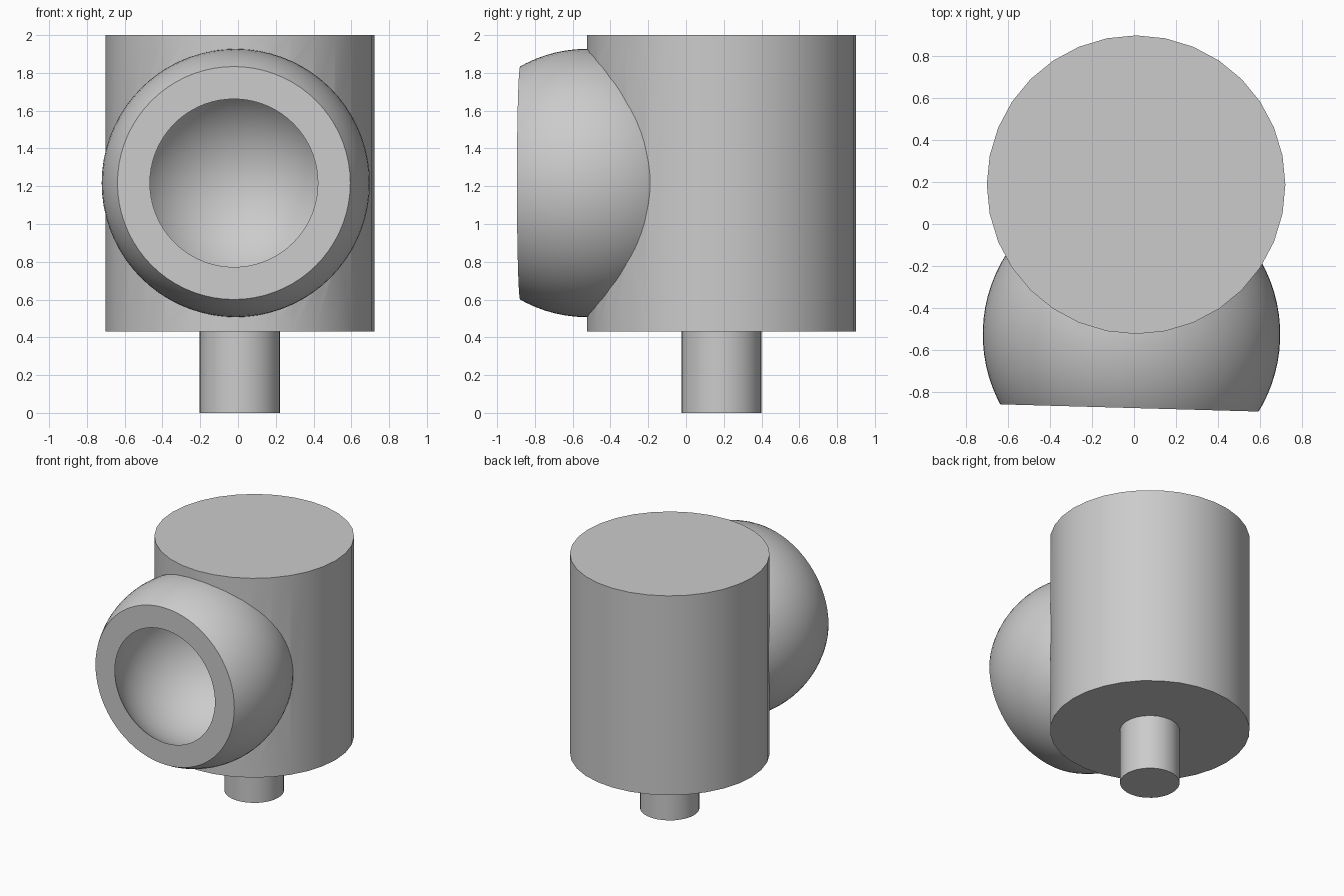
import bpy, bmesh, math
from mathutils import Matrix

if "Cube" in bpy.data.objects:
    bpy.data.objects.remove(bpy.data.objects["Cube"])

grey = bpy.data.materials.new("mid_grey")
grey.diffuse_color = (0.6, 0.6, 0.6, 1)
grey.use_nodes = True
grey.node_tree.nodes["Principled BSDF"].inputs["Base Color"].default_value = grey.diffuse_color

AXIS = (0.01, 0.1875)                 # vertical axis of body and stem
BALL = (-0.012, -0.527, 1.217)        # centre of the ball socket
TILT = math.radians(-1.6)             # slight turn of the socket mouth


def make_object(name, bm):
    mesh = bpy.data.meshes.new(name)
    bmesh.ops.recalc_face_normals(bm, faces=bm.faces)
    bm.to_mesh(mesh)
    bm.free()
    mesh.materials.append(grey)
    obj = bpy.data.objects.new(name, mesh)
    bpy.context.collection.objects.link(obj)
    return obj


def cylinder(name, radius, z0, z1):
    bm = bmesh.new()
    bmesh.ops.create_cone(bm, cap_ends=True, segments=32, radius1=radius, radius2=radius, depth=z1 - z0,
                          matrix=Matrix.Translation((*AXIS, (z0 + z1) / 2)))
    return make_object(name, bm)


def ball(name, radius, cut=None):
    # sphere with its pole towards the front, optionally sliced flat
    bm = bmesh.new()
    bmesh.ops.create_uvsphere(bm, u_segments=72, v_segments=40, radius=radius)
    if cut:
        res = bmesh.ops.bisect_plane(bm, geom=bm.verts[:] + bm.edges[:] + bm.faces[:], plane_co=(0, 0, cut),
                                     plane_no=(0, 0, 1), clear_outer=True)
        edges = [e for e in bm.edges if e.is_boundary]
        bmesh.ops.contextual_create(bm, geom=edges)
    bm.transform(Matrix.Translation(BALL) @ Matrix.Rotation(TILT, 4, 'Z') @ Matrix.Rotation(math.pi / 2, 4, 'X'))
    return make_object(name, bm)


def combine(target, tool, operation):
    mod = target.modifiers.new(operation.lower(), 'BOOLEAN')
    mod.operation, mod.object, mod.solver = operation, tool, 'EXACT'
    bpy.ops.object.select_all(action='DESELECT')
    bpy.context.view_layer.objects.active = target
    target.select_set(True)
    bpy.ops.object.modifier_apply(modifier=mod.name)
    bpy.data.objects.remove(tool, do_unlink=True)


# Body drum with mounting stem, ball socket and hollow
body = cylinder("body_with_socket", 0.7125, 0.432, 2.0)
combine(body, cylinder("stem", 0.2125, 0.0, 0.6), 'UNION')
combine(body, ball("socket_ball", 0.71, cut=0.351), 'UNION')
combine(body, ball("socket_hollow", 0.567), 'DIFFERENCE')

bpy.ops.object.select_all(action='DESELECT')
body.select_set(True)
bpy.context.view_layer.objects.active = body
bpy.ops.object.shade_smooth_by_angle(angle=math.radians(30))
